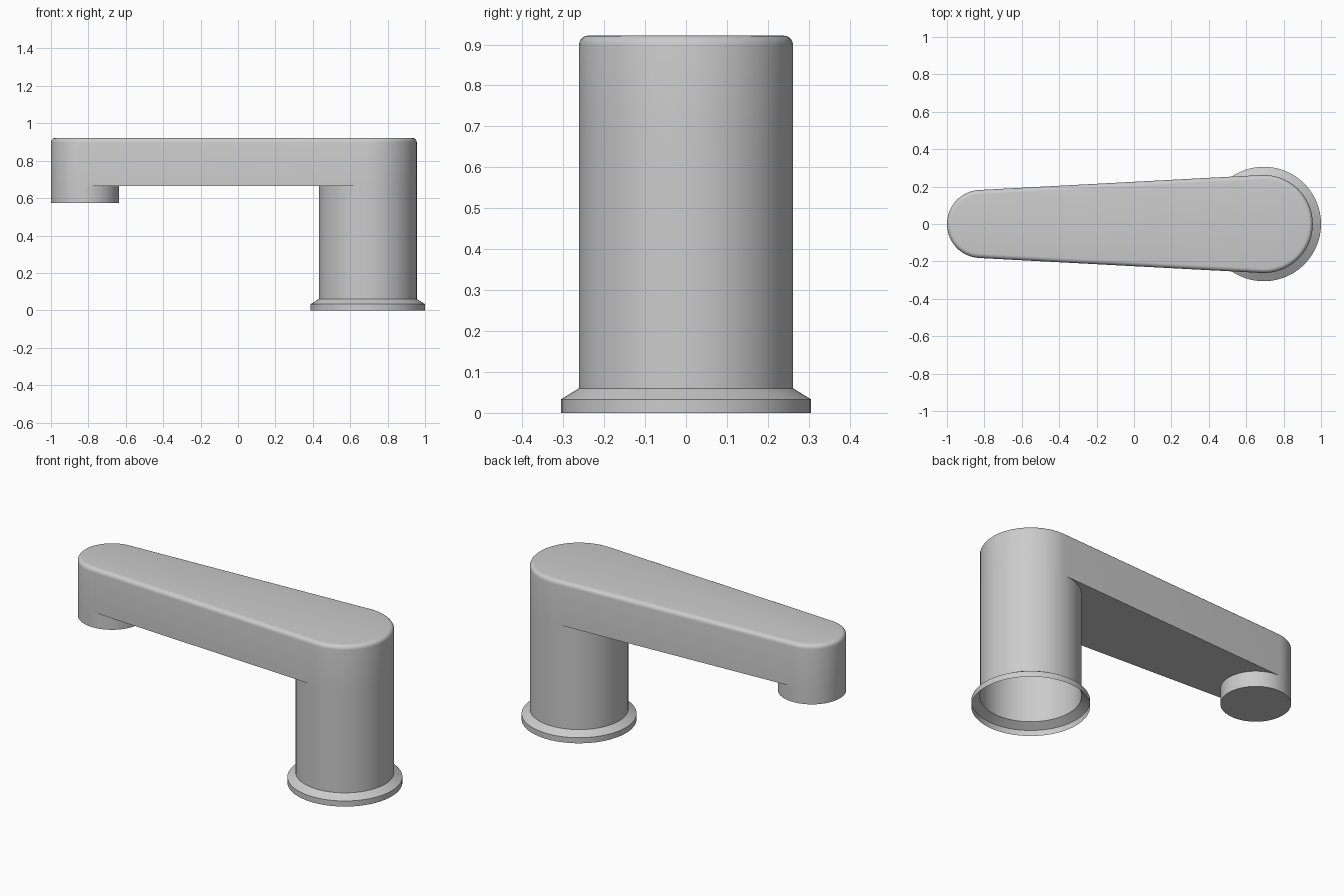
import bpy
import bmesh
import math

if "Cube" in bpy.data.objects:
    bpy.data.objects.remove(bpy.data.objects["Cube"], do_unlink=True)

# Main dimensions
BIG_X, BIG_R = 0.694, 0.262
TIP_X, TIP_R = -0.818, 0.182
FLANGE_R = 0.306
ARM_BOTTOM, ARM_TOP = 0.665, 0.922
BEVEL = 0.024
SEGS = 32
# Angle at which the straight arm sides touch both round ends
TANGENT = math.acos((TIP_R - BIG_R) / (BIG_X - TIP_X))
BACK = 2 * math.pi - TANGENT

metal = bpy.data.materials.new("satin_grey")
metal.use_nodes = True
grey = (0.6, 0.6, 0.6, 1)
metal.diffuse_color = grey
metal.node_tree.nodes["Principled BSDF"].inputs["Base Color"].default_value = grey


def arc(x, r, start, end, z):
    angles = [start + (end - start) * i / SEGS for i in range(SEGS + 1)]
    return [(x + r * math.cos(a), r * math.sin(a), z) for a in angles]


def circle(x, r, z):
    return arc(x, r, -TANGENT, TANGENT, z) + arc(x, r, TANGENT, BACK, z)[1:-1]


def arm_outline(inset, z):
    return (arc(BIG_X, BIG_R - inset, -TANGENT, TANGENT, z)
            + arc(TIP_X, TIP_R - inset, TANGENT, BACK, z))


def build(name, rings, cap_top=False, cap_bottom=False, underside=None):
    """Skin a stack of rings, listed from bottom to top."""
    bm = bmesh.new()
    loops = [[bm.verts.new(p) for p in ring] for ring in rings]
    for low, high in zip(loops, loops[1:]):
        n = len(low)
        for i in range(n):
            j = (i + 1) % n
            bm.faces.new((low[i], low[j], high[j], high[i]))
    if cap_top:
        bm.faces.new(loops[-1])
    if cap_bottom:
        bm.faces.new(loops[0][::-1])
    if underside:
        bm.faces.new([bm.verts.new(p) for p in reversed(underside)])
        bmesh.ops.remove_doubles(bm, verts=bm.verts[:], dist=0.0001)
    mesh = bpy.data.meshes.new(name)
    bm.to_mesh(mesh)
    bm.free()
    mesh.materials.append(metal)
    obj = bpy.data.objects.new(name, mesh)
    bpy.context.collection.objects.link(obj)
    bpy.ops.object.select_all(action="DESELECT")
    obj.select_set(True)
    bpy.context.view_layer.objects.active = obj
    bpy.ops.object.shade_smooth_by_angle(angle=math.radians(30))
    return obj


# Tapered arm with a rounded top edge, open where column and outlet join
arm_rings = [arm_outline(0, ARM_BOTTOM)]
for step in range(6):
    a = math.pi / 2 * step / 5
    arm_rings.append(arm_outline(BEVEL * (1 - math.cos(a)),
                                 ARM_TOP - BEVEL * (1 - math.sin(a))))
arm_underside = (arc(BIG_X, BIG_R, BACK, TANGENT, ARM_BOTTOM)
                 + arc(TIP_X, TIP_R, TANGENT, -TANGENT, ARM_BOTTOM))
build("spout_arm", arm_rings, cap_top=True, underside=arm_underside)

# Hollow upright column
build("column", [circle(BIG_X, BIG_R, z) for z in (0.06, ARM_BOTTOM)])

# Open flange at the foot with a sloped shoulder
build("base_flange", [circle(BIG_X, r, z) for r, z in
                      ((FLANGE_R, 0), (FLANGE_R, 0.033), (BIG_R, 0.06))])

# Round outlet under the tip
build("outlet", [circle(TIP_X, TIP_R, z) for z in (0.575, ARM_BOTTOM)],
      cap_bottom=True)
